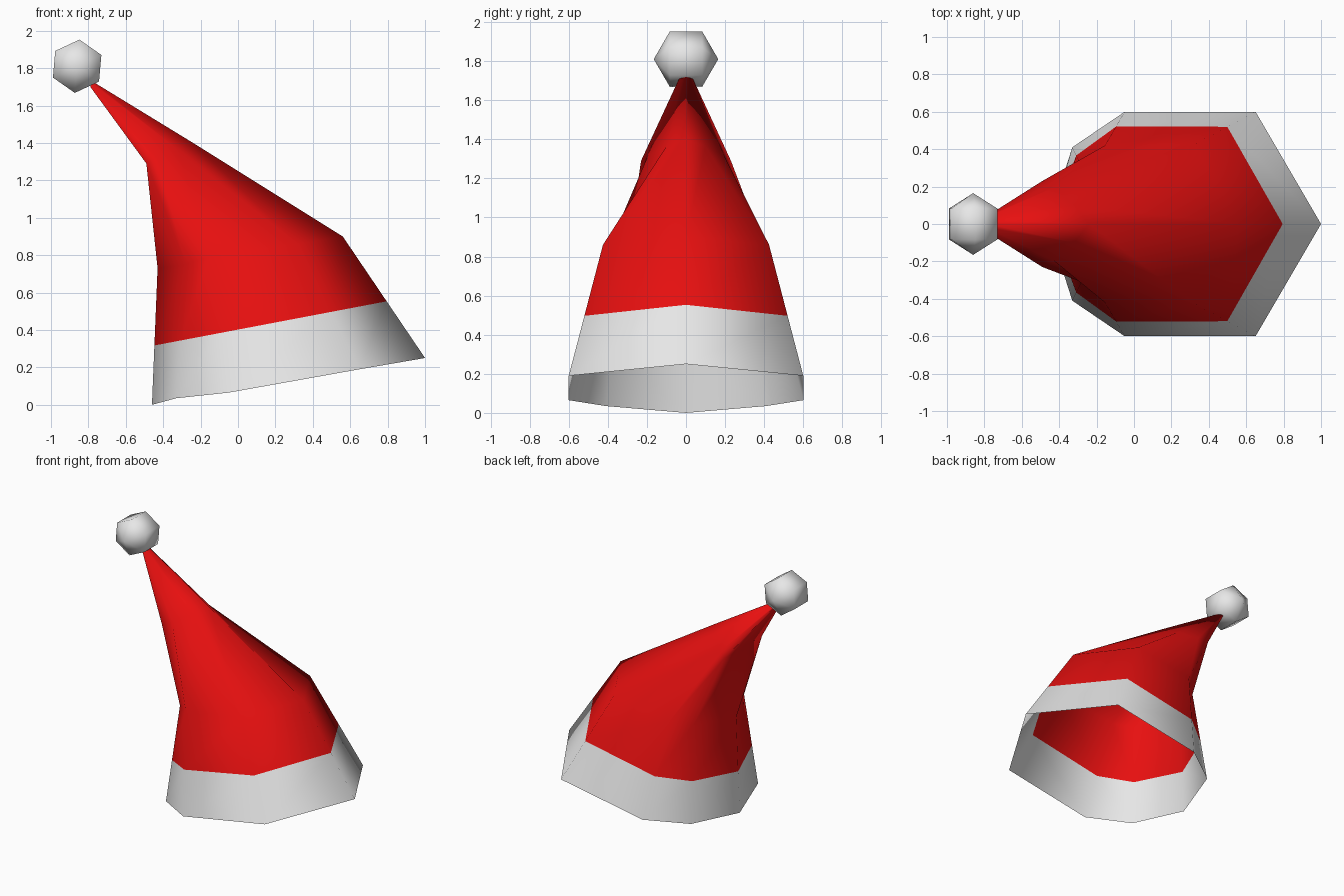
import bpy, bmesh, math
from mathutils import Vector

if "Cube" in bpy.data.objects:
    bpy.data.objects.remove(bpy.data.objects["Cube"])


def material(name, rgb):
    m = bpy.data.materials.new(name)
    m.diffuse_color = (*rgb, 1)
    m.use_nodes = True
    m.node_tree.nodes["Principled BSDF"].inputs["Base Color"].default_value = m.diffuse_color
    return m


white = material("white fur", (0.8, 0.8, 0.8))
red = material("red cloth", (0.8, 0.005, 0.005))


def finish(bm, name, mats):
    for f in bm.faces:
        f.smooth = True
    mesh = bpy.data.meshes.new(name)
    bm.to_mesh(mesh)
    bm.free()
    for m in mats:
        mesh.materials.append(m)
    obj = bpy.data.objects.new(name, mesh)
    bpy.context.collection.objects.link(obj)
    return obj


# Half rings of the hat from brim to tip, front point to back point (mirrored in y)
half_rings = [
    [(1.0, 0, .25), (.65, .6, .19), (-.05, .6, .065), (-.33, .41, .035), (-.46, 0, 0)],
    [(.56, 0, .90), (.32, .425, .86), (-.155, .42, .79), (-.28, .31, .75), (-.43, 0, .73)],
    [(-.24, 0, 1.40), (-.32, .10, 1.365), (-.43, .195, 1.315), (-.49, .23, 1.29), (-.49, 0, 1.29)],
    [(-.78, 0, 1.73), (-.782, .02, 1.72), (-.786, .035, 1.71), (-.79, .04, 1.70), (-.79, 0, 1.70)],
]

# Hat shell, open at the brim
bm = bmesh.new()
rings = []
for half in half_rings:
    pts = half + [(x, -y, z) for x, y, z in reversed(half[1:-1])]
    rings.append([bm.verts.new(p) for p in pts])
for low, high in zip(rings, rings[1:]):
    for i in range(8):
        j = (i + 1) % 8
        bm.faces.new((low[i], low[j], high[j], high[i]))
bm.faces.new(rings[-1])

# Cut the shell along the sloping top of the fur band and colour by side
origin = Vector((0, 0, .402))
normal = Vector((-.19, 0, 1)).normalized()
bmesh.ops.bisect_plane(bm, geom=bm.verts[:] + bm.edges[:] + bm.faces[:],
                       plane_co=origin, plane_no=normal)
for f in bm.faces:
    f.material_index = 0 if (f.calc_center_median() - origin).dot(normal) < 0 else 1
finish(bm, "hat", [white, red])

# Pompom: six-sided ball lying on its side
bm = bmesh.new()
bmesh.ops.create_uvsphere(bm, u_segments=6, v_segments=3, radius=.165)
ball = finish(bm, "pompom", [white])
ball.location = (-.86, 0, 1.81)
ball.rotation_euler = (math.radians(90), math.radians(5), 0)
